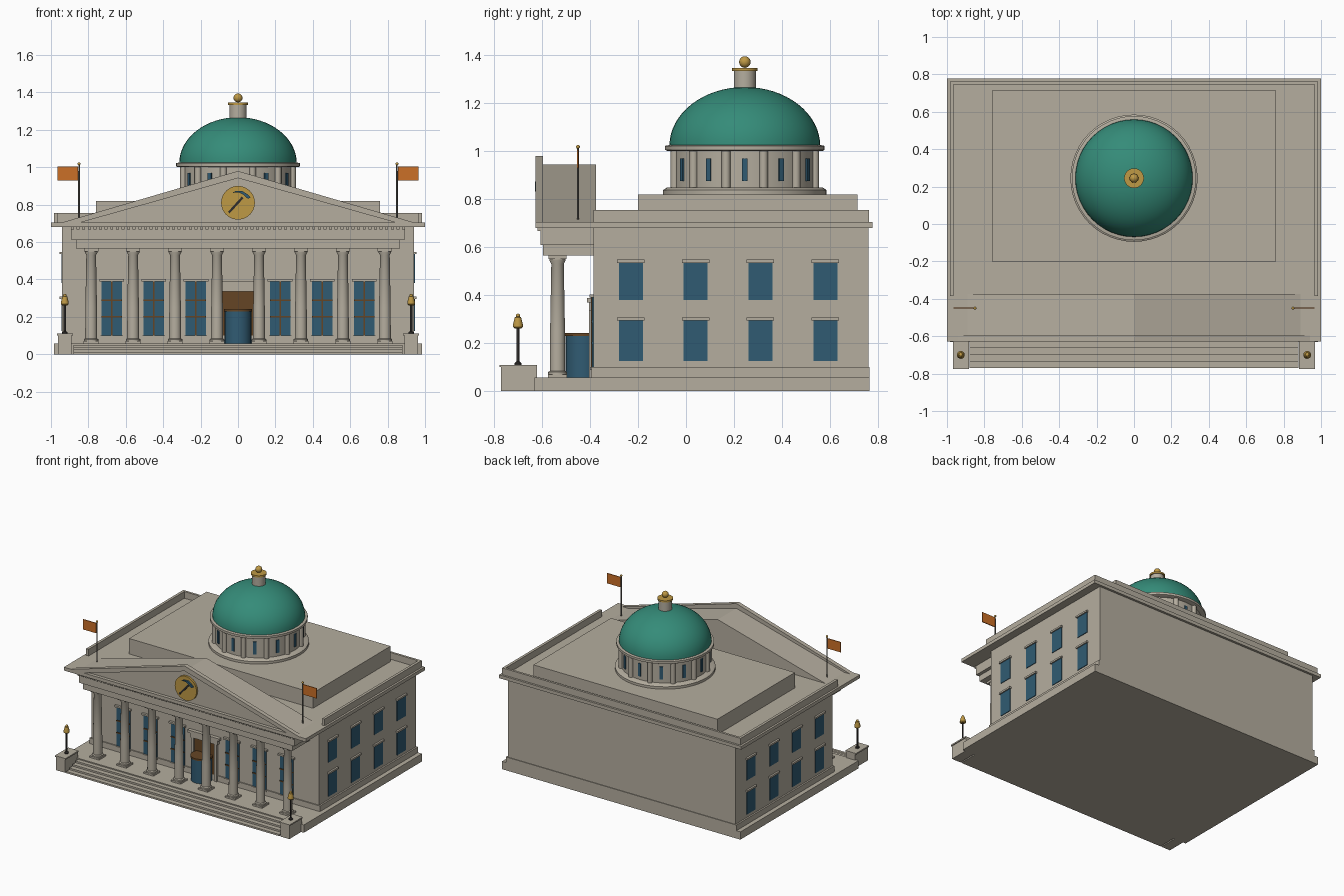
import bpy, bmesh, math
from mathutils import Vector

if "Cube" in bpy.data.objects:
    bpy.data.objects.remove(bpy.data.objects["Cube"])


def mat(name, r, g, b):
    m = bpy.data.materials.new(name)
    m.diffuse_color = (r, g, b, 1)
    m.use_nodes = True
    m.node_tree.nodes["Principled BSDF"].inputs["Base Color"].default_value = m.diffuse_color
    return m


STONE = mat("warm_stone", .46, .42, .345)
TEAL = mat("green_copper", .035, .26, .19)
GLASS = mat("blue_glass", .03, .105, .17)
GOLD = mat("gold", .52, .32, .06)
BROWN = mat("brown_wood", .13, .06, .018)
ORANGE = mat("orange_cloth", .6, .16, .02)
DARK = mat("dark_iron", .03, .027, .025)
GREY = mat("grey_metal", .16, .15, .13)


def add(name, bm, m, smooth=False):
    bmesh.ops.recalc_face_normals(bm, faces=bm.faces)
    me = bpy.data.meshes.new(name)
    bm.to_mesh(me)
    bm.free()
    me.materials.append(m)
    ob = bpy.data.objects.new(name, me)
    bpy.context.collection.objects.link(ob)
    if smooth:
        bpy.ops.object.select_all(action='DESELECT')
        ob.select_set(True)
        bpy.context.view_layer.objects.active = ob
        bpy.ops.object.shade_smooth_by_angle(angle=math.radians(35))
    return ob


def box(name, x0, x1, y0, y1, z0, z1, m=STONE):
    bm = bmesh.new()
    bmesh.ops.create_cube(bm, size=1)
    for v in bm.verts:
        v.co = ((x0 + x1) / 2 + v.co.x * (x1 - x0),
                (y0 + y1) / 2 + v.co.y * (y1 - y0),
                (z0 + z1) / 2 + v.co.z * (z1 - z0))
    return add(name, bm, m)


def lathe(name, x, y, prof, m=STONE, n=24):
    # prof: (radius, z) from bottom to top, capped at both ends
    bm = bmesh.new()
    rings = [[bm.verts.new((x + r * math.cos(2 * math.pi * i / n),
                            y + r * math.sin(2 * math.pi * i / n), z)) for i in range(n)]
             for r, z in prof]
    for a, b in zip(rings, rings[1:]):
        for i in range(n):
            j = (i + 1) % n
            bm.faces.new((a[i], a[j], b[j], b[i]))
    bm.faces.new(rings[0])
    bm.faces.new(rings[-1])
    return add(name, bm, m, True)


def ball(name, x, y, z, r, m=GOLD):
    pts = [(max(r * math.sin(t * math.pi / 10), .0005), z - r * math.cos(t * math.pi / 10))
           for t in range(11)]
    return lathe(name, x, y, pts, m, 16)


def prism(name, pts, y0, y1, m=STONE):
    # xz outline extruded along y
    bm = bmesh.new()
    a = [bm.verts.new((x, y0, z)) for x, z in pts]
    b = [bm.verts.new((x, y1, z)) for x, z in pts]
    bm.faces.new(a)
    bm.faces.new(b)
    for i in range(len(pts)):
        j = (i + 1) % len(pts)
        bm.faces.new((a[i], a[j], b[j], b[i]))
    return add(name, bm, m)


# Base, steps and main block
box("landing", -.985, .985, -.63, .765, 0, .058)
for i in range(4):
    box("step", -.88, .88, -.77 + .036 * i, -.62, 0, .0125 * (i + 1))
box("plinth", -.952, .952, -.393, .765, .058, .1)
box("main_block", -.94, .94, -.385, .76, .1, .68)
box("cornice", -1, 1, -.627, .777, .68, .705)

# Parapet, attic
for s in (-1, 1):
    box("side_parapet", min(s * .985, s * .965), max(s * .985, s * .965), -.385, .762, .705, .755)
box("back_parapet", -.965, .965, .745, .762, .705, .755)
box("attic", -.76, .76, -.2, .715, .705, .82)

# Entablature with dentils
box("architrave", -.865, .865, -.595, -.385, .565, .61)
box("frieze", -.89, .89, -.605, -.385, .61, .68)
for i in range(60):
    x = -.885 + i * .03
    box("dentil", x - .008, x + .008, -.618, -.604, .667, .681)

# Pediment and portico roof
prism("pediment_roof", [(-.89, .705), (.89, .705), (0, .945)], -.603, -.375)
prism("raking_cornice", [(-.94, .705), (0, .98), (.94, .705), (.84, .705), (0, .942), (-.84, .705)],
      -.627, -.595)

# Columns
for i in range(8):
    x, y = -.785 + i * .2243, -.535
    box("column_foot", x - .04, x + .04, y - .04, y + .04, .058, .07)
    lathe("column", x, y, [(.039, .07), (.039, .08), (.032, .085), (.032, .09), (.031, .25),
                           (.026, .53), (.034, .545), (.034, .55)])
    box("column_capital", x - .038, x + .038, y - .038, y + .038, .55, .565)

# Front windows with wooden bars
for x in (-.675, -.45, -.225, .225, .45, .675):
    box("front_window", x - .055, x + .055, -.391, -.384, .1, .39, GLASS)
    box("window_bar", x - .004, x + .004, -.396, -.39, .1, .39, BROWN)
    for z in (.2, .29):
        box("window_bar", x - .055, x + .055, -.396, -.39, z - .004, z + .004, BROWN)
    box("window_hood", x - .066, x + .066, -.402, -.384, .39, .403)
    box("window_sill", x - .06, x + .06, -.4, -.384, .088, .1)

# Side windows
for s in (-1, 1):
    for y in (-.23, .04, .31, .58):
        for z0, z1 in ((.125, .295), (.38, .535)):
            xs = sorted((s * .939, s * .945))
            box("side_window", *xs, y - .05, y + .05, z0, z1, GLASS)
            xs = sorted((s * .939, s * .954))
            box("side_window_hood", *xs, y - .057, y + .057, z1, z1 + .013)

# Entrance with round revolving door
box("door_panel", -.085, .085, -.393, -.384, .058, .335, BROWN)
for s in (-1, 1):
    box("door_jamb", *sorted((s * .085, s * .105)), -.403, -.384, .058, .35)
box("door_lintel", -.115, .115, -.405, -.384, .335, .37)
box("door_hood", -.13, .13, -.412, -.384, .37, .388)
lathe("revolving_door", 0, -.43, [(.071, .058), (.071, .232)], GLASS, 32)
lathe("revolving_door_rim", 0, -.43, [(.076, .23), (.076, .243)], BROWN, 32)

# Drum with half columns and slit windows
CY = .245
lathe("drum_base", 0, CY, [(.34, .82), (.34, .838), (.325, .848)], n=48)
lathe("drum", 0, CY, [(.3, .84), (.3, 1.005)], n=48)
for i in range(12):
    a = math.radians(30 * i + 15)
    lathe("drum_column", .302 * math.cos(a), CY + .302 * math.sin(a),
          [(.018, .845), (.018, 1.003)], n=12)
    w = box("drum_window", -.011, .011, -.306, -.296, .875, .97, GLASS)
    w.location = (0, CY, 0)
    w.rotation_euler.z = math.radians(30 * i)
lathe("drum_ring", 0, CY, [(.322, 1.0), (.332, 1.005), (.332, 1.022), (.316, 1.025)], n=48)

# Dome and lantern
lathe("dome", 0, CY, [(max(.314 * math.cos(t * math.pi / 32), .001),
                       1.022 + .245 * math.sin(t * math.pi / 32)) for t in range(17)], TEAL, 48)
lathe("lantern", 0, CY, [(.046, 1.25), (.046, 1.335)])
lathe("lantern_cap", 0, CY, [(.053, 1.333), (.053, 1.346)], GOLD)
ball("finial", 0, CY, 1.371, .024)

# Gable medallion with crossed tool
disc = [(.09 * math.cos(i * math.pi / 20), .81 + .09 * math.sin(i * math.pi / 20)) for i in range(40)]
prism("medallion", disc, -.618, -.6, GOLD)
prism("tool_handle", [(-.053, .762), (-.045, .753), (.03, .835), (.02, .843)], -.625, -.617, DARK)
prism("tool_head", [(-.028, .863), (.002, .866), (.03, .852), (.052, .832), (.068, .838),
                    (.05, .858), (.022, .876), (-.015, .876)][:5] + [(.05, .856), (.02, .874), (-.015, .872)],
      -.629, -.617, GLASS)

# Flags, pedestals and lamps on both sides
for s in (-1, 1):
    lathe("flag_pole", s * .85, -.45, [(.005, .7), (.004, 1.015)], GREY, 10)
    ball("flag_pole_ball", s * .85, -.45, 1.018, .008)
    box("flag", *sorted((s * .855, s * .965)), -.453, -.447, .93, 1.005, ORANGE)
    x, y = s * .926, -.7
    box("pedestal", x - .037, x + .037, -.77, -.62, 0, .1)
    box("pedestal_cap", x - .043, x + .043, -.776, -.62, .1, .11)
    lathe("lamp_post", x, y, [(.014, .11), (.014, .118), (.006, .124), (.006, .265)], DARK, 12)
    lathe("lamp_head", x, y, [(.014, .262), (.021, .268), (.021, .276), (.013, .308), (.004, .312)], GOLD, 16)
    ball("lamp_knob", x, y, .314, .009)
